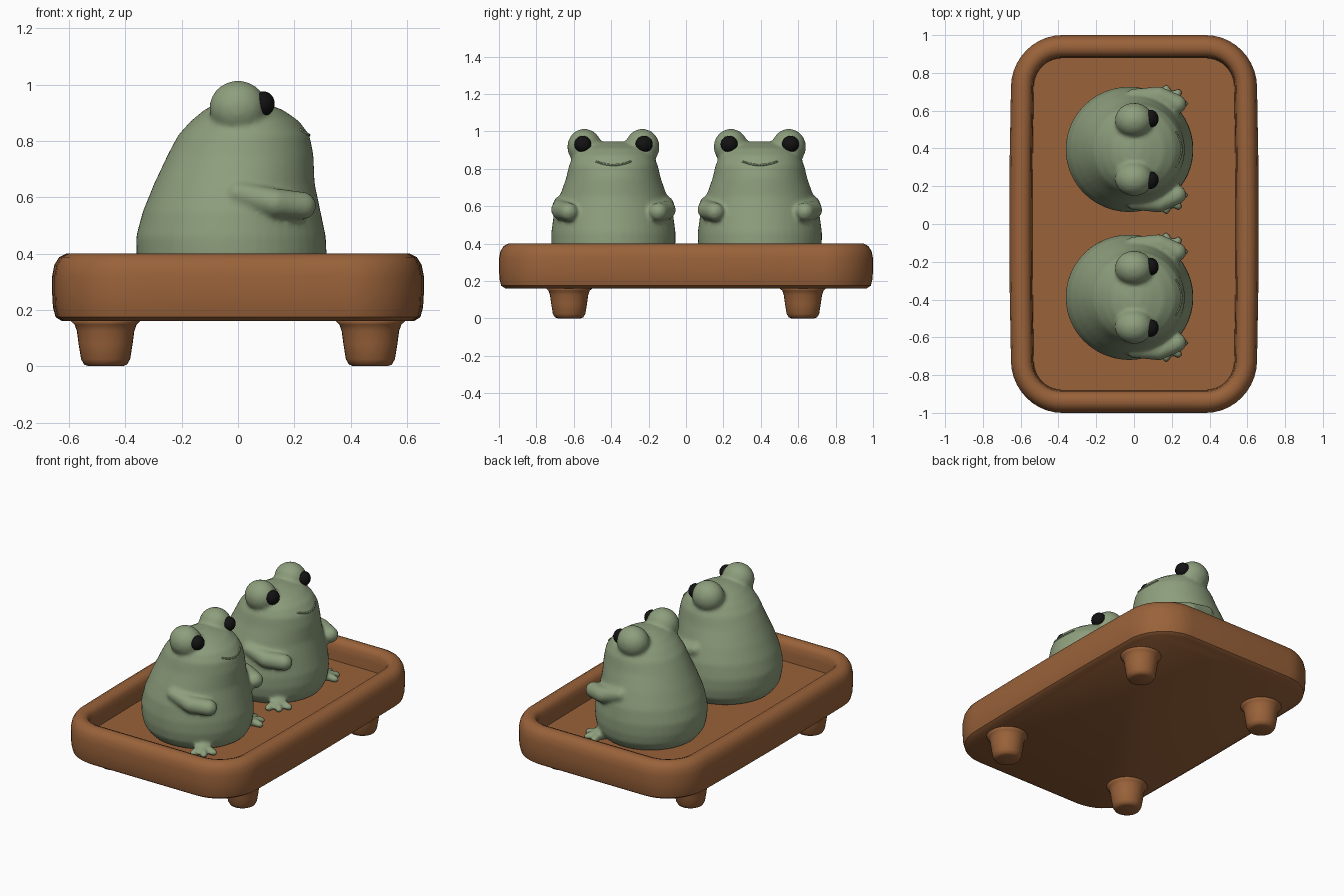
import bpy, bmesh, math
from mathutils import Matrix, Vector

if "Cube" in bpy.data.objects:
    bpy.data.objects.remove(bpy.data.objects["Cube"])


def material(name, rgb):
    m = bpy.data.materials.new(name)
    m.diffuse_color = (*rgb, 1)
    m.use_nodes = True
    m.node_tree.nodes["Principled BSDF"].inputs["Base Color"].default_value = m.diffuse_color
    return m


GREEN = material("sage green", (0.27, 0.345, 0.205))
BROWN = material("clay brown", (0.32, 0.122, 0.042))
BLACK = material("eye black", (0.006, 0.006, 0.006))


def finish(bm, name, mat, location=(0, 0, 0)):
    bmesh.ops.recalc_face_normals(bm, faces=bm.faces)
    for f in bm.faces:
        f.smooth = True
    me = bpy.data.meshes.new(name)
    bm.to_mesh(me)
    bm.free()
    me.materials.append(mat)
    ob = bpy.data.objects.new(name, me)
    ob.location = location
    bpy.context.collection.objects.link(ob)
    return ob


def loft(bm, rings):
    """Skin a stack of equal-length point rings and cap both ends."""
    rows = [[bm.verts.new(p) for p in r] for r in rings]
    n = len(rows[0])
    for a, b in zip(rows, rows[1:]):
        for i in range(n):
            bm.faces.new((a[i], a[(i + 1) % n], b[(i + 1) % n], b[i]))
    bm.faces.new(rows[0][::-1])
    bm.faces.new(rows[-1])


def ellipse(cx, rx, ry, z, n=48):
    return [(cx + rx * math.cos(2 * math.pi * i / n),
             ry * math.sin(2 * math.pi * i / n), z) for i in range(n)]


def blob(bm, centre, radii, turn=0):
    m = Matrix.Translation(centre) @ Matrix.Rotation(turn, 4, 'Z') @ Matrix.Diagonal((*radii, 1))
    bmesh.ops.create_uvsphere(bm, u_segments=24, v_segments=14, radius=1, matrix=m)


def limb(bm, a, b, ra, rb, steps=9):
    a, b = Vector(a), Vector(b)
    for i in range(steps):
        t = i / (steps - 1)
        r = ra + (rb - ra) * t
        blob(bm, a.lerp(b, t), (r, r, r))


# Tray: rounded rectangle swept through a soft rim profile (inset, z)
def tray_ring(inset, z, n=10):
    hx, hy, r = 0.66 - inset, 1.0 - inset, 0.27 - inset
    pts = []
    for q, (sx, sy) in enumerate(((1, 1), (-1, 1), (-1, -1), (1, -1))):
        for i in range(n + 1):
            a = math.pi / 2 * (q + i / n)
            pts.append((sx * (hx - r) + r * math.cos(a), sy * (hy - r) + r * math.sin(a), z))
        # points along the straight side, for the gentle bulge
        if q % 2 == 0:
            pts += [(-sx * (hx - r) * 0.0, pts[-1][1], z)]
        else:
            pts += [(pts[-1][0], -sy * (hy - r) * k, z) for k in (-0.5, 0, 0.5)]
    # close the last long side the same way (x bows in toward the ends)
    return [(x * (1 - 0.025 * y * y), y, z) for x, y, z in pts]


RIM = [(0.035, 0.16), (0.012, 0.175), (0.003, 0.21), (0, 0.26), (0, 0.32), (0.008, 0.36),
       (0.025, 0.387), (0.05, 0.40), (0.075, 0.40), (0.098, 0.391), (0.112, 0.37),
       (0.118, 0.33), (0.122, 0.27)]
bm = bmesh.new()
loft(bm, [tray_ring(i, z) for i, z in RIM])
tray = finish(bm, "tray", BROWN)

# Four stubby feet under the tray
LEG = [(0.06, 0), (0.076, 0.006), (0.087, 0.025), (0.096, 0.08), (0.102, 0.125),
       (0.11, 0.148), (0.128, 0.165)]
for sx in (-1, 1):
    for sy in (-1, 1):
        bm = bmesh.new()
        loft(bm, [ellipse(0, r, r, z, 32) for r, z in LEG])
        finish(bm, "tray_leg", BROWN, (sx * 0.47, sy * 0.625, 0))

# Body profile: z, back x, front x, half width
BODY = [(0.26, -0.26, 0.24, 0.25), (0.28, -0.31, 0.28, 0.29), (0.33, -0.347, 0.305, 0.32),
        (0.39, -0.36, 0.315, 0.331), (0.46, -0.362, 0.312, 0.332), (0.55, -0.338, 0.293, 0.32),
        (0.65, -0.297, 0.272, 0.288), (0.75, -0.25, 0.268, 0.253), (0.82, -0.213, 0.254, 0.237),
        (0.87, -0.168, 0.217, 0.212), (0.91, -0.12, 0.16, 0.17), (0.935, -0.07, 0.09, 0.11),
        (0.947, -0.03, 0.04, 0.05)]


def frog(cy):
    bm = bmesh.new()
    loft(bm, [ellipse((a + b) / 2, (b - a) / 2, w, z) for z, a, b, w in BODY])
    for s in (-1, 1):
        # eye mounds, arms, feet with three toes
        blob(bm, (0, s * 0.155, 0.917), (0.102, 0.092, 0.097))
        limb(bm, (0.0, s * 0.282, 0.615), (0.13, s * 0.282, 0.58), 0.04, 0.052)
        limb(bm, (0.13, s * 0.282, 0.58), (0.228, s * 0.24, 0.57), 0.052, 0.05)
        blob(bm, (0.175, s * 0.23, 0.295), (0.05, 0.05, 0.04))
        for da in (-0.75, 0, 0.75):
            a = 0.88 + da
            tip = (0.175 + 0.09 * math.cos(a), s * (0.23 + 0.09 * math.sin(a)), 0.285)
            limb(bm, (0.175, s * 0.23, 0.3), tip, 0.028, 0.023, 6)
    ob = finish(bm, "frog_body", GREEN, (0, cy, 0))
    # fuse the pieces into one soft clay form
    mod = ob.modifiers.new("fuse", 'REMESH')
    mod.mode = 'VOXEL'
    mod.voxel_size = 0.011
    mod.use_smooth_shade = True
    sm = ob.modifiers.new("soften", 'SMOOTH')
    sm.factor = 0.5
    sm.iterations = 7

    # glossy eyes
    for s in (-1, 1):
        bm = bmesh.new()
        blob(bm, (0.09, s * 0.164, 0.932), (0.04, 0.046, 0.044), s * 0.25)
        finish(bm, "frog_eye", BLACK, (0, cy, 0))

    # smile line
    bm = bmesh.new()
    for i in range(25):
        y = -0.09 + 0.18 * i / 24
        z = 0.82 + 0.018 * (y / 0.09) ** 2
        front = 0.254 - 0.7 * (z - 0.82)
        x = 0.02 + (front - 0.02) * math.sqrt(1 - (y / 0.236) ** 2)
        bmesh.ops.create_icosphere(bm, subdivisions=1, radius=0.007,
                                   matrix=Matrix.Translation((x - 0.003, y, z)))
    finish(bm, "frog_smile", GREEN, (0, cy, 0))


for cy in (-0.388, 0.395):
    frog(cy)

# Keep the tray's rim soft but its floor and underside flat
bpy.context.view_layer.objects.active = tray
tray.select_set(True)
bpy.ops.object.shade_smooth_by_angle(angle=math.radians(40))
